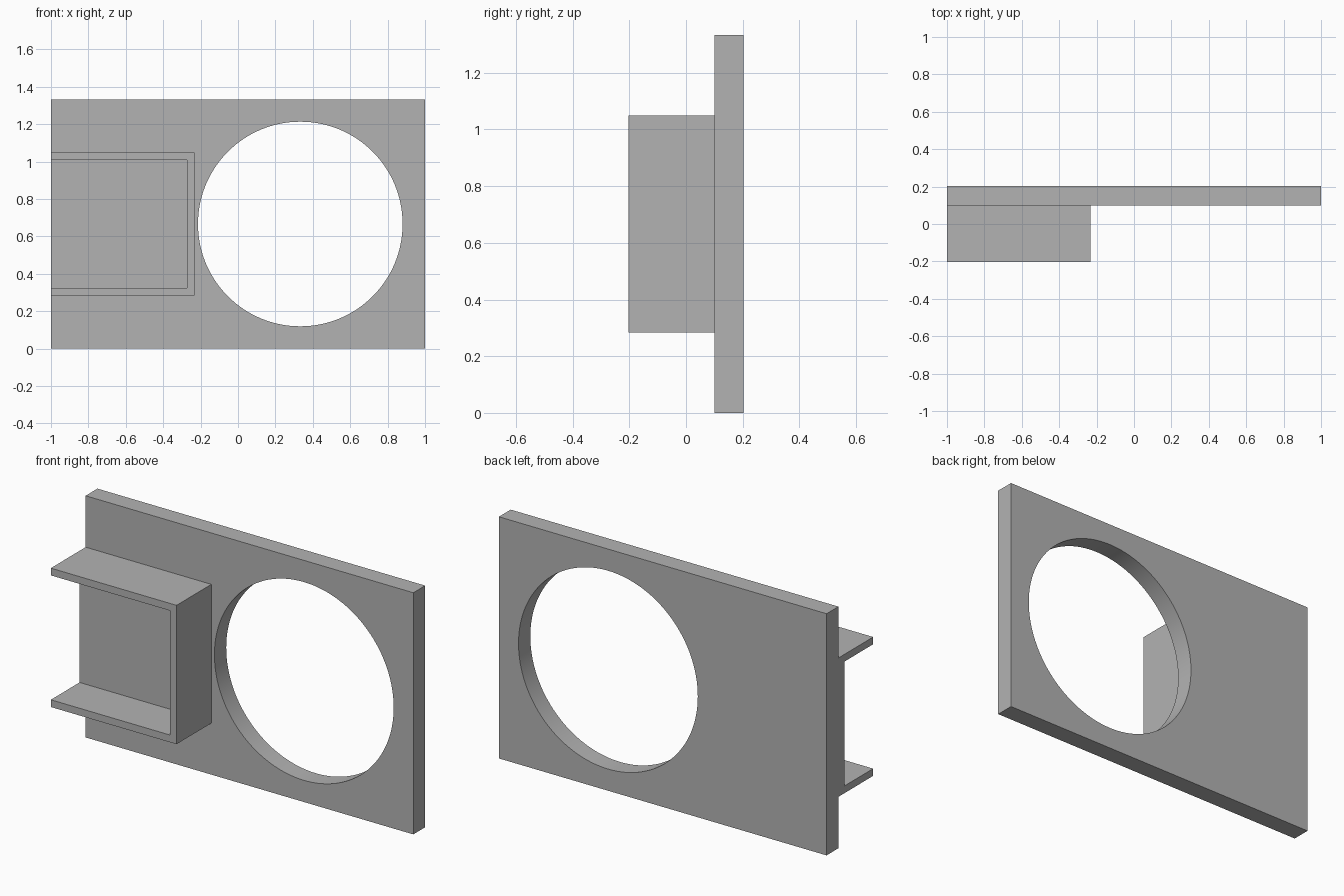
import bpy
import math

if "Cube" in bpy.data.objects:
    bpy.data.objects.remove(bpy.data.objects["Cube"])

# Single grey material
GREY = (0.45, 0.45, 0.45, 1)
grey = bpy.data.materials.new("plain grey")
grey.use_nodes = True
grey.diffuse_color = GREY
grey.node_tree.nodes["Principled BSDF"].inputs["Base Color"].default_value = GREY

# Overall dimensions
HEIGHT = 1.333
MID = HEIGHT / 2
LEFT, RIGHT = -1, 1
FRONT, PLATE_FRONT, BACK = -0.203, 0.1, 0.203
HOLE_X, HOLE_RADIUS = 0.333, 0.547
HOLDER_HALF, HOLDER_END = 0.383, -0.233
WALL, FLOOR = 0.04, 0.053


def box(name, x, y, z):
    """Box spanning the given (low, high) ranges."""
    spans = (x, y, z)
    bpy.ops.mesh.primitive_cube_add(size=1, location=[(a + b) / 2 for a, b in spans])
    ob = bpy.context.object
    ob.name = ob.data.name = name
    ob.scale = [b - a for a, b in spans]
    bpy.ops.object.transform_apply(location=False, rotation=False, scale=True)
    ob.data.materials.append(grey)
    return ob


def cut(target, cutter):
    """Subtract the cutter from the target and discard it."""
    mod = target.modifiers.new("cut", 'BOOLEAN')
    mod.operation = 'DIFFERENCE'
    mod.solver = 'EXACT'
    mod.object = cutter
    cutter.hide_render = True
    bpy.ops.object.select_all(action='DESELECT')
    target.select_set(True)
    bpy.context.view_layer.objects.active = target
    bpy.ops.object.modifier_apply(modifier=mod.name)
    bpy.data.objects.remove(cutter)


# Upright plate with a large round opening
plate = box("mounting_plate", (LEFT, RIGHT), (PLATE_FRONT, BACK), (0, HEIGHT))
bpy.ops.mesh.primitive_cylinder_add(
    vertices=128, radius=HOLE_RADIUS, depth=1,
    location=(HOLE_X, 0, MID), rotation=(math.pi / 2, 0, 0))
hole = bpy.context.object
hole.name = "hole_cutter"
hole.data.materials.append(grey)
cut(plate, hole)
bpy.ops.object.shade_smooth_by_angle(angle=math.radians(30))

# Square holder, hollowed from the front and open on its outer side
holder = box("square_holder", (LEFT, HOLDER_END), (FRONT, PLATE_FRONT),
             (MID - HOLDER_HALF, MID + HOLDER_HALF))
inner = HOLDER_HALF - WALL
pocket = box("pocket_cutter", (LEFT - 1, HOLDER_END - WALL),
             (FRONT - 1, PLATE_FRONT - FLOOR), (MID - inner, MID + inner))
cut(holder, pocket)
